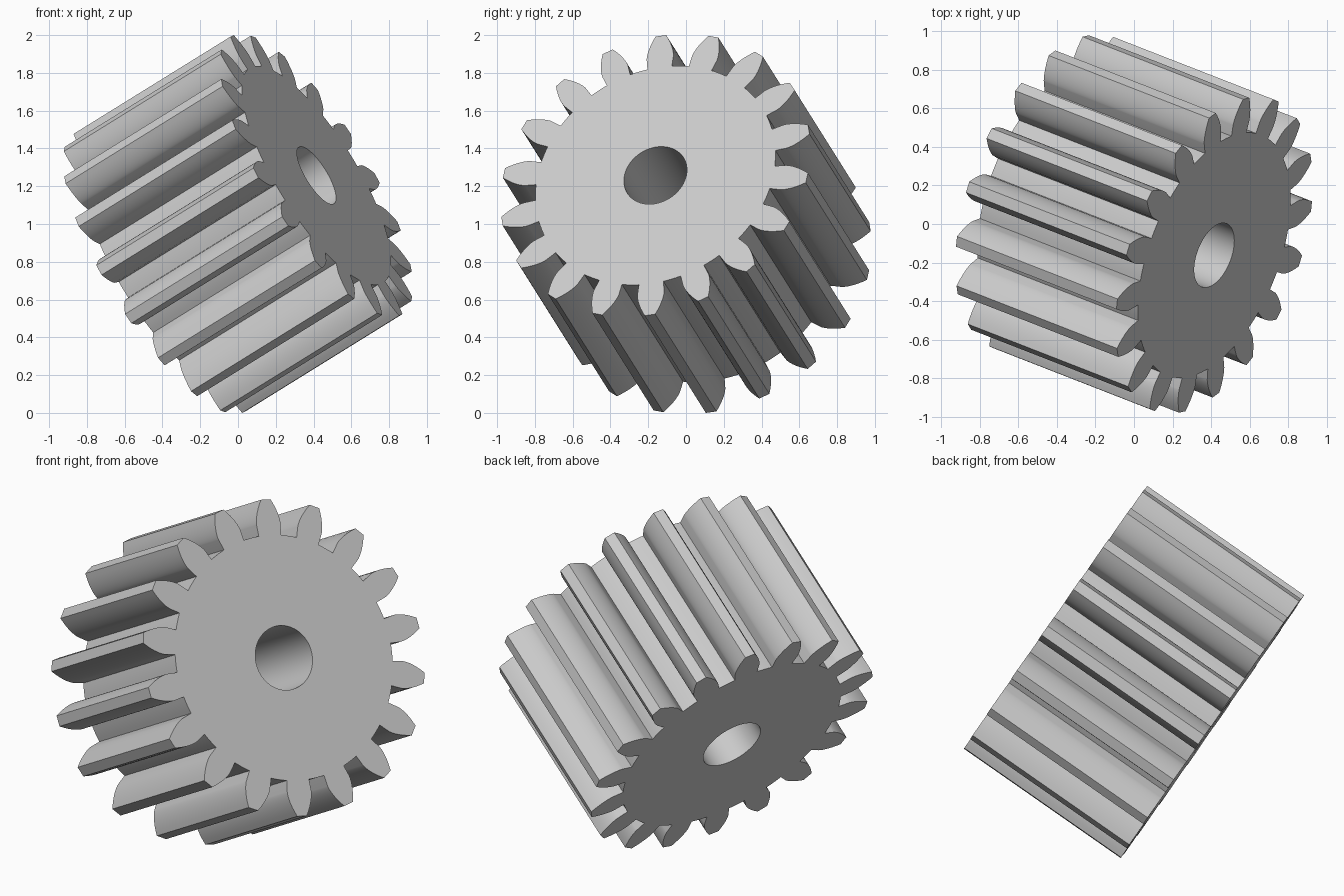
import bpy
import bmesh
from math import acos, cos, sin, tan, pi, radians
from mathutils import Matrix, Vector

if "Cube" in bpy.data.objects:
    bpy.data.objects.remove(bpy.data.objects["Cube"])

TEETH = 18
TIP = 0.864
MODULE = 2 * TIP / (TEETH + 2)
PITCH = MODULE * TEETH / 2
ROOT = PITCH - 1.25 * MODULE
BASE = PITCH * cos(radians(20))
BORE = 0.176
WIDTH = 1.03
PHASE = radians(11)


def inv(angle):
    return tan(angle) - angle


def half_angle(r):
    """Half the angle a tooth covers at radius r (involute, radial below the base circle)."""
    phi = acos(min(1, BASE / r))
    return pi / (2 * TEETH) + inv(radians(20)) - inv(phi)


def polar(r, a):
    return Vector((r * cos(a), r * sin(a), 0))


def add_loop(bm, points):
    verts = [bm.verts.new(p) for p in points]
    return [bm.edges.new((a, b)) for a, b in zip(verts, verts[1:] + verts[:1])]


# Tooth outline: flank up, flank down, then the valley floor
STEPS = 8
radii = [ROOT] + [BASE + (TIP - BASE) * (i / STEPS) ** 1.5 for i in range(STEPS + 1)]
pitch_angle = 2 * pi / TEETH
outline = []
for k in range(TEETH):
    mid = PHASE + k * pitch_angle
    outline += [polar(r, mid - half_angle(r)) for r in radii]
    outline += [polar(r, mid + half_angle(r)) for r in reversed(radii)]
    start = half_angle(ROOT)
    gap = pitch_angle - 2 * start
    outline += [polar(ROOT, mid + start + gap * i / 4) for i in (1, 2, 3)]
bore = [polar(BORE, 2 * pi * i / 64) for i in range(64)]

# Fill between outline and bore, then extrude to full width
bm = bmesh.new()
edges = add_loop(bm, outline) + add_loop(bm, bore)
bmesh.ops.triangle_fill(bm, edges=edges, use_beauty=True, use_dissolve=False)
bmesh.ops.translate(bm, verts=bm.verts[:], vec=(0, 0, -WIDTH / 2))
result = bmesh.ops.extrude_face_region(bm, geom=bm.faces[:], use_keep_orig=True)
top = [g for g in result["geom"] if isinstance(g, bmesh.types.BMVert)]
bmesh.ops.translate(bm, verts=top, vec=(0, 0, WIDTH))
bmesh.ops.recalc_face_normals(bm, faces=bm.faces[:])

# Tilt the shaft axis up and to the front left
turn, lift = radians(-21.3), radians(30)
axis = Vector((cos(lift) * cos(turn), cos(lift) * sin(turn), sin(lift)))
side = Vector((-sin(turn), cos(turn), 0))
up = axis.cross(side)
tilt = Matrix((up, side, -axis)).transposed().to_4x4()
bm.transform(Matrix.Translation((0, 0, 1)) @ tilt)

mesh = bpy.data.meshes.new("spur_gear")
bm.to_mesh(mesh)
bm.free()
gear = bpy.data.objects.new("spur_gear", mesh)
bpy.context.collection.objects.link(gear)

# Plain grey
grey = bpy.data.materials.new("light_grey")
grey.use_nodes = True
color = (0.59, 0.59, 0.59, 1)
grey.diffuse_color = color
grey.node_tree.nodes["Principled BSDF"].inputs["Base Color"].default_value = color
mesh.materials.append(grey)

bpy.ops.object.select_all(action="DESELECT")
gear.select_set(True)
bpy.context.view_layer.objects.active = gear
bpy.ops.object.shade_smooth_by_angle(angle=radians(30))
